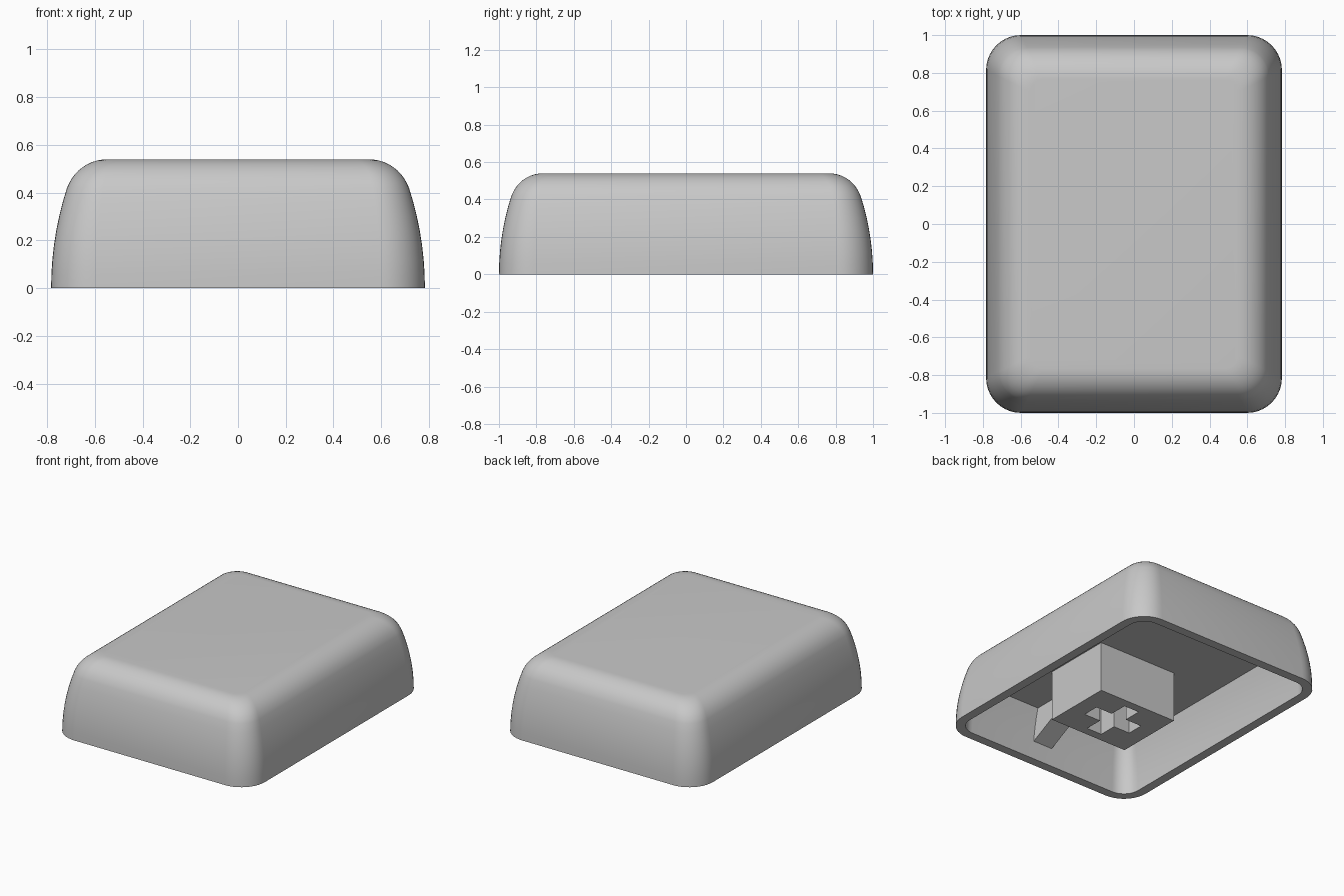
import bpy, bmesh
from math import sin, cos, pi, radians

cube = bpy.data.objects.get("Cube")
if cube:
    bpy.data.objects.remove(cube)

grey = bpy.data.materials.new("plain_grey")
grey.use_nodes = True
grey.diffuse_color = (0.58, 0.58, 0.58, 1)
grey.node_tree.nodes["Principled BSDF"].inputs["Base Color"].default_value = (0.58, 0.58, 0.58, 1)

HALF_X, HALF_Y, HEIGHT = 0.783, 1.0, 0.54
WALL, CEILING = 0.065, 0.36
SIDE_R, TOP_R, DRAFT = 1.36, 0.177, radians(18)


def finish(name, bm):
    """Turn a bmesh into a named grey object."""
    bmesh.ops.recalc_face_normals(bm, faces=bm.faces)
    mesh = bpy.data.meshes.new(name)
    bm.to_mesh(mesh)
    bm.free()
    mesh.materials.append(grey)
    obj = bpy.data.objects.new(name, mesh)
    bpy.context.collection.objects.link(obj)
    return obj


def ring(bm, inset, z, radius, steps=10):
    """Rounded rectangle of vertices at height z."""
    verts = []
    for quarter, (sx, sy) in enumerate([(1, 1), (-1, 1), (-1, -1), (1, -1)]):
        cx = sx * (HALF_X - inset - radius)
        cy = sy * (HALF_Y - inset - radius)
        for i in range(steps + 1):
            a = (quarter + i / steps) * pi / 2
            verts.append(bm.verts.new((cx + radius * cos(a), cy + radius * sin(a), z)))
    return verts


def prism(name, points, offset):
    """Extrude a closed 3D outline along an offset."""
    bm = bmesh.new()
    base = bm.faces.new([bm.verts.new(p) for p in points])
    moved = bmesh.ops.extrude_face_region(bm, geom=[base], use_keep_orig=True)["geom"]
    bmesh.ops.translate(bm, vec=offset, verts=[v for v in moved if isinstance(v, bmesh.types.BMVert)])
    return finish(name, bm)


# Shell: curved inner walls, rim, bowed outer walls, rounded top edge
def side_inset(z):
    return SIDE_R - (SIDE_R ** 2 - z ** 2) ** 0.5


def corner(inset):
    return 0.185 - 0.5 * inset


bm = bmesh.new()
rings = []
for i in range(6, -1, -1):
    z = CEILING * i / 6
    inset = side_inset(z)
    rings.append(ring(bm, inset + WALL, z, corner(inset) - WALL))
for i in range(8):
    z = SIDE_R * sin(DRAFT * i / 7)
    rings.append(ring(bm, side_inset(z), z, corner(side_inset(z))))
arc_x = side_inset(SIDE_R * sin(DRAFT)) + TOP_R * cos(DRAFT)
for i in range(1, 11):
    a = DRAFT + (pi / 2 - DRAFT) * i / 10
    inset = arc_x - TOP_R * cos(a)
    rings.append(ring(bm, inset, HEIGHT - TOP_R * (1 - sin(a)), corner(inset)))
for lower, upper in zip(rings, rings[1:]):
    for i in range(len(lower)):
        j = (i + 1) % len(lower)
        bm.faces.new((lower[i], lower[j], upper[j], upper[i]))
bm.faces.new(rings[0])
bm.faces.new(rings[-1])
shell = finish("shell", bm)
bpy.context.view_layer.objects.active = shell
shell.select_set(True)
bpy.ops.object.shade_smooth_by_angle(angle=radians(35))
shell.select_set(False)

# Stem block under the ceiling
STEM_Y, STEM_W, STEM_D = -0.215, 0.31, 0.251
stem = prism("stem", [(sx * STEM_W, STEM_Y + sy * STEM_D, 0)
                      for sx, sy in [(-1, -1), (1, -1), (1, 1), (-1, 1)]], (0, 0, CEILING + 0.01))

# Cross-shaped socket cut into the stem
ARM, SLOT = 0.19, 0.06
outline = []
x_dir, y_dir = (1, 0), (0, 1)
for _ in range(4):
    for u, v in [(ARM, -SLOT), (ARM, SLOT), (SLOT, SLOT)]:
        outline.append((u * x_dir[0] + v * y_dir[0], STEM_Y + u * x_dir[1] + v * y_dir[1], -0.1))
    x_dir, y_dir = y_dir, (-x_dir[0], -x_dir[1])
cutter = prism("socket_cutter", outline, (0, 0, 0.4))
cutter.hide_render = True
cut = stem.modifiers.new("socket", "BOOLEAN")
cut.operation = "DIFFERENCE"
cut.solver = "EXACT"
cut.object = cutter
bpy.context.view_layer.objects.active = stem
bpy.ops.object.modifier_apply(modifier="socket")
bpy.data.objects.remove(cutter)

# Sloped rib between the front wall and the ceiling
RIB = 0.077
prism("front_rib", [(-RIB, -0.94, 0.123), (-RIB, -0.465, CEILING), (-RIB, -0.91, CEILING + 0.01)],
      (2 * RIB, 0, 0))
